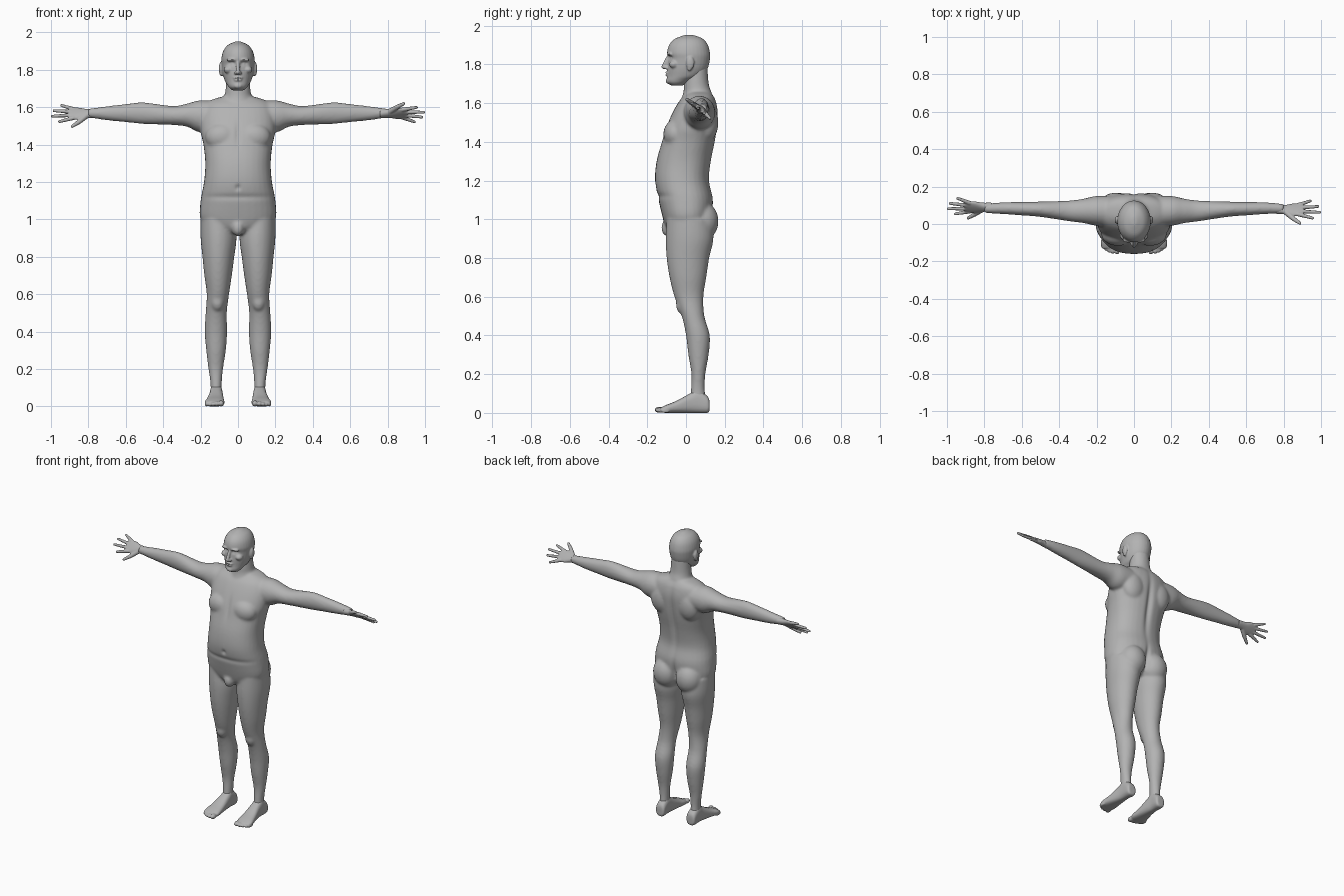
import bpy
import bmesh
from math import cos, sin, pi, exp, radians, copysign
from mathutils import Matrix, Vector

cube = bpy.data.objects.get("Cube")
if cube:
    bpy.data.objects.remove(cube, do_unlink=True)

skin = bpy.data.materials.new("matte_grey")
skin.use_nodes = True
GREY = (0.45, 0.45, 0.45, 1)
skin.diffuse_color = GREY
skin.node_tree.nodes["Principled BSDF"].inputs["Base Color"].default_value = GREY

BOTH = (1, -1)
ORDER = {"x": (2, 0, 1), "y": (0, 2, 1), "z": (0, 1, 2)}


def spline(rows, steps=4):
    """Smoothly interpolate the section rows."""
    result = []
    for i in range(len(rows) - 1):
        before, after = rows[max(i - 1, 0)], rows[min(i + 2, len(rows) - 1)]
        for k in range(steps):
            t = k / steps
            result.append([
                b + t * ((c - a) / 2 + t * ((a - 2.5 * b + 2 * c - d / 2)
                         + t * (1.5 * (b - c) + (d - a) / 2)))
                for a, b, c, d in zip(before, rows[i], rows[i + 1], after)])
    return result + [rows[-1]]


def loft(bm, axis, rows, side=1, power=2.0, count=32):
    """Closed skin through rows of (position, low a, high a, low b, high b)."""
    rings = []
    for t, a0, a1, b0, b1 in spline(rows):
        ring = []
        for k in range(count):
            angle = 2 * pi * k / count
            ca, sa = cos(angle), sin(angle)
            a = (a0 + a1) / 2 + (a1 - a0) / 2 * copysign(abs(ca) ** (2 / power), ca)
            b = (b0 + b1) / 2 + (b1 - b0) / 2 * copysign(abs(sa) ** (2 / power), sa)
            x, y, z = [(a, b, t)[j] for j in ORDER[axis]]
            ring.append(bm.verts.new((x * side, y, z)))
        rings.append(ring)
    for low, high in zip(rings, rings[1:]):
        for k in range(count):
            n = (k + 1) % count
            bm.faces.new((low[k], low[n], high[n], high[k]))
    bm.faces.new(rings[0])
    bm.faces.new(rings[-1])


def blob(bm, centre, radii):
    matrix = Matrix.Translation(centre) @ Matrix.Diagonal((*radii, 1))
    bmesh.ops.create_uvsphere(bm, u_segments=24, v_segments=16, radius=1, matrix=matrix)


def pair(bm, centre, radii):
    for s in BOTH:
        blob(bm, (s * centre[0], *centre[1:]), radii)


def digit(bm, start, end, r_start, r_end):
    """Tapered round-ended segment of a finger."""
    p, q = Vector(start), Vector(end)
    turn = (q - p).to_track_quat("Z", "Y").to_matrix().to_4x4()
    bmesh.ops.create_cone(bm, cap_ends=True, segments=16, radius1=r_start, radius2=r_end,
                          depth=(q - p).length, matrix=Matrix.Translation((p + q) / 2) @ turn)
    blob(bm, p, [r_start] * 3)
    blob(bm, q, [r_end] * 3)


def finish(bm, name, voxel, rounds, dents=()):
    """Fuse the pieces into one skin, soften it, then press in the dents."""
    bmesh.ops.recalc_face_normals(bm, faces=bm.faces)
    mesh = bpy.data.meshes.new(name)
    bm.to_mesh(mesh)
    bm.free()
    ob = bpy.data.objects.new(name, mesh)
    bpy.context.collection.objects.link(ob)
    bpy.ops.object.select_all(action="DESELECT")
    bpy.context.view_layer.objects.active = ob
    ob.select_set(True)
    fuse = ob.modifiers.new("fuse", "REMESH")
    fuse.mode = "VOXEL"
    fuse.voxel_size = voxel
    soften = ob.modifiers.new("soften", "SMOOTH")
    soften.iterations = rounds
    for modifier in ("fuse", "soften"):
        bpy.ops.object.modifier_apply(modifier=modifier)
    for vert in ob.data.vertices:
        for centre, radii, push in dents:
            d = sum(((v - c) / r) ** 2 for v, c, r in zip(vert.co, centre, radii))
            if d < 6:
                vert.co.y += push * exp(-d)
    ob.data.materials.clear()
    ob.data.materials.append(skin)
    bpy.ops.object.shade_smooth()
    return ob


# Torso: height, half width, front, back
torso = [(.92, .05, -.07, .07), (.95, .13, -.1, .11), (1, .2, -.118, .13),
         (1.1, .2, -.142, .14), (1.2, .182, -.16, .12), (1.3, .175, -.152, .13),
         (1.4, .185, -.125, .15), (1.47, .2, -.105, .16), (1.55, .2, -.07, .165),
         (1.61, .18, -.035, .155), (1.64, .14, -.005, .14), (1.66, .07, .01, .125)]
neck = [(1.58, .12, -.04, .15), (1.65, .078, -.015, .135),
        (1.7, .066, -.01, .118), (1.8, .06, .0, .11)]
leg = [(1, .02, .2, -.1, .13), (.9, .008, .2, -.105, .142), (.8, .02, .19, -.1, .12),
       (.7, .033, .18, -.085, .105), (.6, .048, .167, -.06, .09),
       (.5, .06, .173, -.022, .095), (.4, .058, .178, 0, .123), (.3, .065, .17, .012, .117),
       (.2, .08, .158, .028, .1), (.12, .087, .147, .025, .097), (.05, .087, .147, .02, .105)]
arm = [(.08, -.02, .15, 1.48, 1.63), (.2, -.01, .15, 1.465, 1.637), (.27, .005, .135, 1.495, 1.62),
       (.35, .015, .125, 1.505, 1.606), (.5, .038, .12, 1.51, 1.625), (.6, .046, .118, 1.52, 1.617),
       (.7, .053, .116, 1.53, 1.605), (.8, .058, .108, 1.545, 1.592)]

bm = bmesh.new()
loft(bm, "z", [(z, -w, w, f, b) for z, w, f, b in torso], power=2.3)
loft(bm, "z", [(z, -w, w, f, b) for z, w, f, b in neck])
for s in BOTH:
    loft(bm, "z", leg, s)
    loft(bm, "x", arm, s)
pair(bm, (.085, -.055, 1.44), (.09, .062, .075))    # chest
pair(bm, (.085, .085, .99), (.088, .083, .1))       # buttocks
pair(bm, (.1, .11, 1.5), (.08, .057, .1))           # shoulder blades
pair(bm, (.11, -.02, .56), (.035, .032, .05))       # kneecaps
blob(bm, (0, -.09, .955), (.034, .038, .045))       # groin
body_dents = [((0, .16, 1.38), (.018, .08, .18), -.016),
              ((0, .14, 1), (.014, .06, .08), -.02),
              ((0, -.16, 1.17), (.012, .05, .014), .01),
              ((0, -.12, 1.12), (.2, .08, .015), .006),
              ((0, -.11, 1.46), (.014, .05, .07), .008)]
finish(bm, "body", .008, 8, body_dents)

# Head: height, half width, front, back
head = [(1.69, .03, -.075, -.02), (1.705, .048, -.096, .01), (1.72, .058, -.1, .04),
        (1.74, .07, -.097, .085), (1.78, .082, -.096, .113), (1.83, .088, -.092, .124),
        (1.86, .089, -.098, .124), (1.9, .079, -.087, .113), (1.93, .057, -.06, .09),
        (1.947, .025, -.02, .052), (1.952, .008, 0, .03)]
bm = bmesh.new()
loft(bm, "z", [(z, -w, w, f, b) for z, w, f, b in head])
digit(bm, (0, -.095, 1.835), (0, -.115, 1.787), .009, .012)   # nose
pair(bm, (.011, -.102, 1.783), (.01, .013, .009))             # nostrils
pair(bm, (.032, -.085, 1.853), (.03, .016, .009))             # brows
pair(bm, (.052, -.062, 1.8), (.024, .025, .02))               # cheekbones
blob(bm, (0, -.094, 1.756), (.026, .014, .007))               # upper lip
blob(bm, (0, -.093, 1.745), (.022, .014, .007))               # lower lip
blob(bm, (0, -.086, 1.714), (.025, .019, .016))               # chin
pair(bm, (.092, .022, 1.806), (.011, .021, .034))             # ears
pair(bm, (.09, .018, 1.78), (.009, .012, .014))               # earlobes
face_dents = [((s * .033, -.09, 1.836), (.018, .04, .011), .014) for s in BOTH]
face_dents += [((s * .033, -.08, 1.834), (.009, .04, .006), -.007) for s in BOTH]
face_dents += [((0, -.1, 1.7505), (.024, .03, .003), .005)]
finish(bm, "head", .005, 3, face_dents)

# Feet: position along the foot, inner, outer, sole, top
foot = [(.122, .095, .135, .015, .055), (.112, .083, .148, 0, .085), (.06, .083, .15, 0, .12),
        (.02, .08, .153, 0, .1), (-.05, .075, .167, 0, .062), (-.1, .072, .178, 0, .042),
        (-.13, .08, .17, .002, .028)]
for side, label in ((1, "left"), (-1, "right")):
    bm = bmesh.new()
    loft(bm, "y", foot, side, power=2.6)
    for k, x in enumerate((.09, .114, .134, .152, .168)):
        size = .016 - .002 * min(k, 3)
        blob(bm, (side * x, -.138 + .004 * k * k / 2, size), (size, .024, size))
    finish(bm, label + "_foot", .005, 3)

# Hands: built along x, thumb towards -y, then rolled about the wrist
palm = [(.76, -.024, .024, -.023, .023), (.81, -.028, .028, -.018, .018),
        (.85, -.041, .04, -.015, .015), (.89, -.043, .042, -.011, .011),
        (.905, -.036, .036, -.008, .008)]
fingers = [(-.033, -.056, .955), (-.011, -.016, .993), (.012, .025, .984), (.033, .064, .943)]
for side, label, roll, y in ((1, "left", -40, .077), (-1, "right", 46, .09)):
    bm = bmesh.new()
    loft(bm, "x", palm, power=2.3)
    for base, tip, reach in fingers:
        digit(bm, (.88, base, 0), (reach, tip, -.004), .0115, .0078)
    digit(bm, (.81, -.015, 0), (.85, -.058, -.004), .016, .0125)
    digit(bm, (.85, -.058, -.004), (.887, -.09, -.006), .0125, .0085)
    place = (Matrix.Translation((0, y, 1.566)) @ Matrix.Diagonal((side, 1, 1, 1))
             @ Matrix.Rotation(radians(roll), 4, "X"))
    bm.transform(place)
    finish(bm, label + "_hand", .004, 2)
